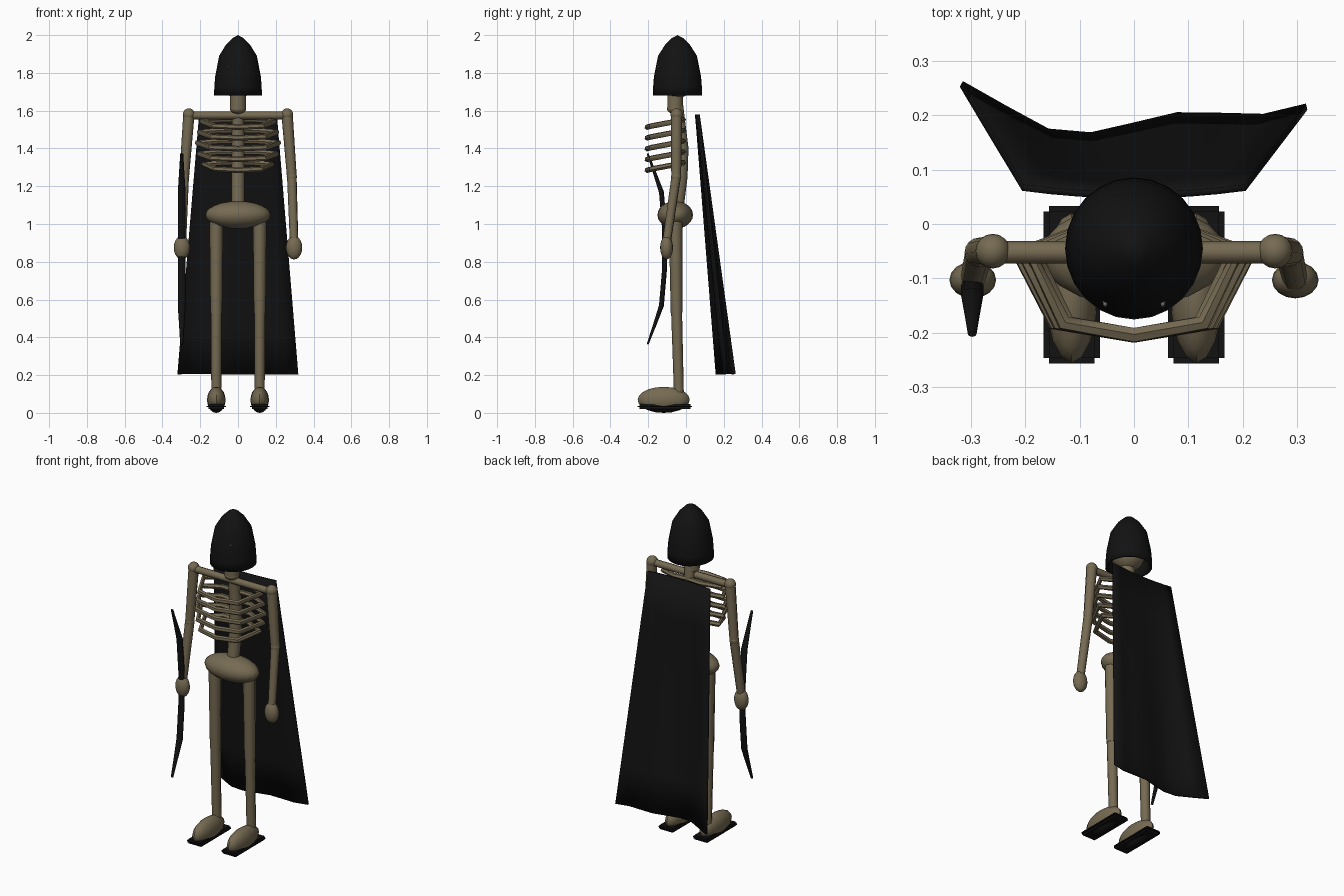
import bpy, bmesh, math

if "Cube" in bpy.data.objects:
    bpy.data.objects.remove(bpy.data.objects["Cube"])


def material(name, rgb):
    m = bpy.data.materials.new(name)
    m.use_nodes = True
    m.diffuse_color = (*rgb, 1)
    m.node_tree.nodes["Principled BSDF"].inputs["Base Color"].default_value = (*rgb, 1)
    return m


bone = material("bone", (0.18, 0.145, 0.085))
black = material("black cloth", (0.006, 0.006, 0.006))
grey = material("eye grey", (0.2, 0.2, 0.18))


def finish(name, mesh, mats, angle=40):
    """Link a mesh, give it its materials and shade it."""
    ob = bpy.data.objects.new(name, mesh)
    bpy.context.collection.objects.link(ob)
    mesh.materials.clear()
    for m in mats:
        mesh.materials.append(m)
    bpy.ops.object.select_all(action="DESELECT")
    ob.select_set(True)
    bpy.context.view_layer.objects.active = ob
    bpy.ops.object.shade_smooth_by_angle(angle=math.radians(angle))
    return ob


def tube(name, points, mat, res=2):
    """Round tube through (x, y, z, radius) points, with closed ends."""
    cu = bpy.data.curves.new(name, "CURVE")
    cu.dimensions = "3D"
    cu.bevel_depth = 1
    cu.bevel_resolution = res
    cu.use_fill_caps = True
    sp = cu.splines.new("POLY")
    sp.points.add(len(points) - 1)
    for p, (x, y, z, r) in zip(sp.points, points):
        p.co = (x, y, z, 1)
        p.radius = r
    tmp = bpy.data.objects.new("tmp", cu)
    bpy.context.collection.objects.link(tmp)
    bpy.context.view_layer.update()
    dg = bpy.context.evaluated_depsgraph_get()
    mesh = bpy.data.meshes.new_from_object(tmp.evaluated_get(dg))
    bpy.data.objects.remove(tmp)
    mesh.name = name
    return finish(name, mesh, [mat], 50)


def ball(name, centre, radii, mats, seg=16, rings=10):
    bm = bmesh.new()
    bmesh.ops.create_uvsphere(bm, u_segments=seg, v_segments=rings, radius=1)
    for v in bm.verts:
        v.co = [c + r * k for c, r, k in zip(centre, radii, v.co)]
    mesh = bpy.data.meshes.new(name)
    bm.to_mesh(mesh)
    bm.free()
    return finish(name, mesh, mats)


# Hood: an open pointed shell turned around the head
bm = bmesh.new()
profile = [(0.127, 1.68), (0.125, 1.73), (0.121, 1.78), (0.1, 1.89), (0.063, 1.95), (0.028, 1.985)]
SIDES = 24
rings = []
for r, z in profile:
    angles = [2 * math.pi * i / SIDES for i in range(SIDES)]
    rings.append([bm.verts.new((r * math.cos(a), r * 1.03 * math.sin(a) - 0.045, z)) for a in angles])
tip = bm.verts.new((0, -0.045, 2.0))
for i in range(SIDES):
    j = (i + 1) % SIDES
    for low, high in zip(rings, rings[1:]):
        bm.faces.new((low[i], low[j], high[j], high[i]))
    bm.faces.new((rings[-1][i], rings[-1][j], tip))
mesh = bpy.data.meshes.new("hood")
bm.to_mesh(mesh)
bm.free()
hood = finish("hood", mesh, [black])
shell = hood.modifiers.new("thickness", "SOLIDIFY")
shell.thickness = 0.012
shell.offset = -1

# Skull, neck, spine and pelvis
ball("skull", (0, -0.05, 1.77), (0.095, 0.1, 0.105), [bone])
tube("neck", [(0, -0.058, 1.61, 0.043), (0, -0.058, 1.72, 0.043)], bone, 3)
ball("neck_base", (0, -0.058, 1.61), (0.043, 0.043, 0.028), [bone])
tube("spine", [(0, -0.045, 1.64, 0.03), (0, -0.02, 1.4, 0.035),
               (0, -0.025, 1.25, 0.035), (0, -0.05, 1.05, 0.035)], bone, 3)
ball("pelvis", (0, -0.057, 1.048), (0.172, 0.094, 0.073), [bone], 20, 12)
tube("collar_bone", [(-0.26, -0.052, 1.575, 0.021), (0.26, -0.052, 1.575, 0.021)], bone)

# Ribs: five angular hoops, higher at the spine than at the chest
for i, w in enumerate((0.19, 0.205, 0.215, 0.205, 0.18)):
    z = 1.513 - 0.057 * i
    half = [(w * 0.45, -0.015, z + 0.04), (w, -0.055, z + 0.03), (w * 0.68, -0.182, z + 0.006)]
    path = [(0, -0.02, z + 0.04)] + half + [(0, -0.205, z)]
    path += [(-x, y, h) for x, y, h in reversed(half)] + [(0, -0.02, z + 0.04)]
    tube(f"rib_{i + 1}", [(*p, 0.015) for p in path], bone, 1)

# Limbs, one set on each side
for side, s in (("left", 1), ("right", -1)):
    ball(f"{side}_shoulder", (s * 0.26, -0.05, 1.58), (0.032, 0.032, 0.032), [bone])
    tube(f"{side}_upper_arm", [(s * 0.26, -0.05, 1.58, 0.03), (s * 0.285, -0.052, 1.25, 0.026)], bone)
    ball(f"{side}_elbow", (s * 0.285, -0.052, 1.25), (0.027, 0.027, 0.027), [bone])
    tube(f"{side}_forearm", [(s * 0.285, -0.052, 1.25, 0.026), (s * 0.297, -0.103, 0.9, 0.023)], bone)
    ball(f"{side}_hand", (s * 0.297, -0.103, 0.875), (0.043, 0.034, 0.063), [bone])

    x = s * 0.115
    tube(f"{side}_thigh", [(x, -0.055, 1.02, 0.036), (x, -0.05, 0.53, 0.031)], bone)
    tube(f"{side}_shin", [(x, -0.05, 0.54, 0.029), (x, -0.037, 0.08, 0.026)], bone)

    # Foot, dark where it bulges below the sandal
    foot = ball(f"{side}_foot", (x, -0.118, 0.069), (0.049, 0.138, 0.069), [bone, black])
    for f in foot.data.polygons:
        f.material_index = int(f.center.z < 0.03)

    # Sandal: flat slab with rounded corners
    bm = bmesh.new()
    bmesh.ops.create_cube(bm, size=1)
    for v in bm.verts:
        v.co = (x + v.co.x * 0.104, v.co.y * 0.29 - 0.112, 0.033 + v.co.z * 0.026)
    bmesh.ops.bevel(bm, geom=bm.edges[:], offset=0.01, segments=2, affect="EDGES")
    mesh = bpy.data.meshes.new("sandal")
    bm.to_mesh(mesh)
    bm.free()
    finish(f"{side}_sandal", mesh, [black])

    # Eye showing through the hood
    ball(f"{side}_eye", (s * 0.053, -0.142, 1.833), (0.005, 0.012, 0.005), [grey], 8, 6)

# Bow: flattened, tapered and held upright in the right hand
limb = [(0, -0.203, 0.505, 0.005), (0, -0.165, 0.4, 0.009),
        (0, -0.13, 0.3, 0.013), (0, -0.113, 0.1, 0.013)]
upper = [(x, y, 0.868 + z, r) for x, y, z, r in limb]
lower = [(x, y, 0.868 - z, r) for x, y, z, r in reversed(limb)]
bow = tube("bow", upper + lower, black)
for v in bow.data.vertices:
    v.co.x = v.co.x * 1.6 - 0.298

# Cape: a wavy sheet flaring from the shoulders to the hem
hem = [0.258, 0.213, 0.17, 0.163, 0.181, 0.2, 0.199, 0.197, 0.216]
ROWS = 6
bm = bmesh.new()
grid = []
for j in range(ROWS + 1):
    t = j / ROWS
    row = []
    for i, y in enumerate(hem):
        u = i / 4 - 1
        top_y = 0.053 + 0.014 * u * u
        row.append(bm.verts.new((u * (0.205 + 0.113 * t), top_y + (y - top_y) * t, 1.58 - 1.375 * t)))
    grid.append(row)
for a, b in zip(grid, grid[1:]):
    for i in range(len(hem) - 1):
        bm.faces.new((a[i], b[i], b[i + 1], a[i + 1]))
mesh = bpy.data.meshes.new("cape")
bm.to_mesh(mesh)
bm.free()
cape = finish("cape", mesh, [black])
cloth = cape.modifiers.new("thickness", "SOLIDIFY")
cloth.thickness = 0.012
cloth.offset = 0
